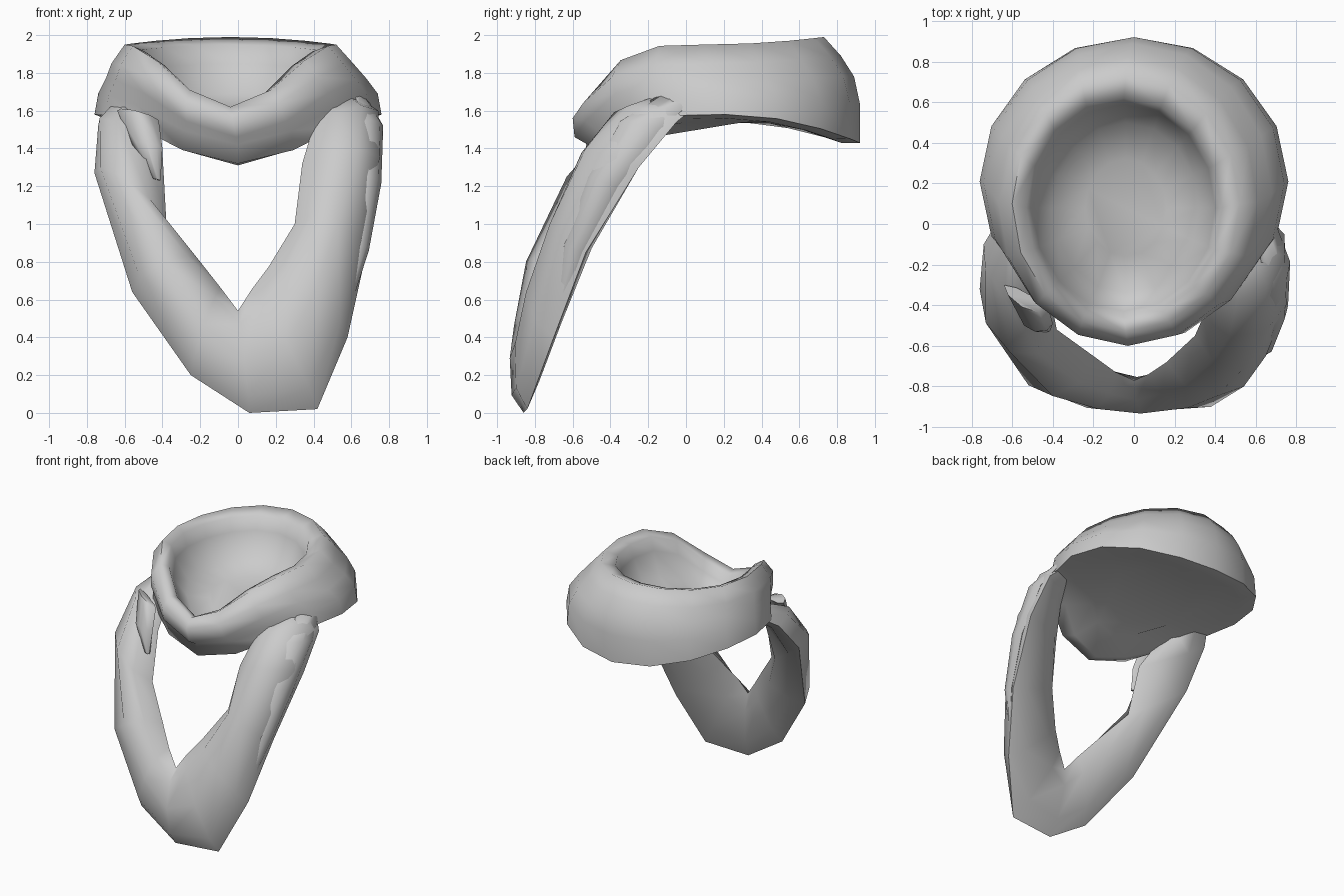
import bpy
import bmesh
import math
from mathutils import Vector

cube = bpy.data.objects.get("Cube")
if cube:
    bpy.data.objects.remove(cube, do_unlink=True)

# Single cloth colour
cloth = bpy.data.materials.new("grey cloth")
cloth.use_nodes = True
cloth.diffuse_color = (0.6, 0.6, 0.6, 1)
cloth.node_tree.nodes["Principled BSDF"].inputs["Base Color"].default_value = (0.6, 0.6, 0.6, 1)


def loft(name, rings, angle=75):
    """Skin a list of closed rings and cap both ends."""
    bm = bmesh.new()
    loops = [[bm.verts.new(point) for point in ring] for ring in rings]
    count = len(loops[0])
    for lower, upper in zip(loops, loops[1:]):
        for i in range(count):
            j = (i + 1) % count
            bm.faces.new((lower[i], lower[j], upper[j], upper[i]))
    bm.faces.new(loops[0])
    bm.faces.new(loops[-1])
    bmesh.ops.recalc_face_normals(bm, faces=bm.faces)
    mesh = bpy.data.meshes.new(name)
    bm.to_mesh(mesh)
    bm.free()
    mesh.materials.append(cloth)
    obj = bpy.data.objects.new(name, mesh)
    bpy.context.collection.objects.link(obj)
    bpy.ops.object.select_all(action="DESELECT")
    obj.select_set(True)
    bpy.context.view_layer.objects.active = obj
    bpy.ops.object.shade_smooth_by_angle(angle=math.radians(angle))
    return obj


def collar_ring(cx, cy, rx, ry, back, side, front, segments=16):
    """Ellipse whose height changes from back to side to front."""
    ring = []
    for i in range(segments):
        a = math.tau * i / segments
        c, s = math.cos(a), math.sin(a)
        z = side + ((back - side) * s ** 2 if s > 0 else (front - side) * s ** 4)
        ring.append((cx + rx * c, cy + ry * s, z))
    return ring


def band_rings(stations, back_bulge):
    """Rounded cross-sections spanning outer and inner edge points."""
    mids = [(Vector(o) + Vector(i)) / 2 for o, i, bulge in stations]
    rings = []
    for k, (o, i, bulge) in enumerate(stations):
        outer, inner = Vector(o), Vector(i)
        tangent = mids[min(k + 1, len(mids) - 1)] - mids[max(k - 1, 0)]
        normal = tangent.cross(inner - outer).normalized()
        if normal.dot(mids[k] - Vector((0, 0.2, 1))) < 0:
            normal.negate()
        ring = [outer]
        for t, h in ((0.15, 0.65), (0.5, 1), (0.85, 0.7)):
            ring.append(outer.lerp(inner, t) + normal * bulge * h)
        ring.append(inner)
        for t in (0.75, 0.25):
            ring.append(outer.lerp(inner, t) - normal * back_bulge)
        rings.append(ring)
    return rings


# Neck collar: bowl floor, inner wall, rolled lip, outer wall, underside
collar_profile = [
    (-0.04, 0.08, 0.2, 0.24, 1.61, 1.59, 1.5),
    (-0.04, 0.08, 0.36, 0.42, 1.69, 1.66, 1.46),
    (-0.05, 0.08, 0.45, 0.51, 1.85, 1.82, 1.53),
    (-0.05, 0.08, 0.48, 0.54, 1.95, 1.92, 1.6),
    (-0.04, 0.1, 0.56, 0.63, 1.99, 1.95, 1.62),
    (-0.03, 0.11, 0.64, 0.71, 1.89, 1.85, 1.56),
    (-0.01, 0.15, 0.69, 0.74, 1.78, 1.77, 1.46),
    (0, 0.2, 0.74, 0.72, 1.64, 1.69, 1.42),
    (0, 0.21, 0.76, 0.71, 1.43, 1.58, 1.32),
    (0, 0.2, 0.62, 0.62, 1.43, 1.56, 1.31),
    (0, 0.15, 0.4, 0.4, 1.53, 1.54, 1.42),
]
loft("collar", [collar_ring(*row) for row in collar_profile])

# Hanging front loop, from the right shoulder down and up to the left one
loop_stations = [
    ((-0.62, 0.1, 1.66), (-0.45, -0.2, 1.56), 0.08),
    ((-0.74, -0.1, 1.52), (-0.4, -0.42, 1.38), 0.16),
    ((-0.76, -0.32, 1.27), (-0.38, -0.52, 1.02), 0.24),
    ((-0.56, -0.68, 0.64), (-0.2, -0.65, 0.8), 0.2),
    ((-0.25, -0.84, 0.2), (-0.09, -0.73, 0.66), 0.13),
    ((0.06, -0.86, 0), (0, -0.77, 0.54), 0.12),
    ((0.42, -0.84, 0.02), (0.07, -0.74, 0.65), 0.12),
    ((0.58, -0.7, 0.4), (0.16, -0.68, 0.77), 0.17),
    ((0.68, -0.53, 0.85), (0.3, -0.55, 1), 0.2),
    ((0.75, -0.25, 1.3), (0.34, -0.46, 1.32), 0.22),
    ((0.74, -0.05, 1.54), (0.4, -0.36, 1.52), 0.16),
    ((0.6, 0.1, 1.66), (0.42, -0.2, 1.62), 0.08),
]
loft("front_loop", band_rings(loop_stations, 0.04))

# Raised crease along the left side of the loop, sinking in at both ends
crease_stations = [
    ((0.68, 0.05, 1.66), (0.62, -0.15, 1.68), 0.02),
    ((0.75, -0.14, 1.5), (0.65, -0.36, 1.54), 0.06),
    ((0.74, -0.36, 1.2), (0.64, -0.52, 1.25), 0.06),
    ((0.68, -0.55, 0.85), (0.6, -0.64, 0.9), 0.05),
    ((0.58, -0.68, 0.5), (0.54, -0.7, 0.52), 0.01),
]
loft("side_crease", band_rings(crease_stations, 0.02))

# Small loose fold hanging below the collar on the right
fold_stations = [
    ((-0.64, -0.3, 1.6), (-0.42, -0.42, 1.55), 0.06),
    ((-0.56, -0.46, 1.42), (-0.4, -0.49, 1.4), 0.06),
    ((-0.45, -0.51, 1.24), (-0.41, -0.52, 1.23), 0.02),
]
loft("loose_fold", band_rings(fold_stations, 0.02))
